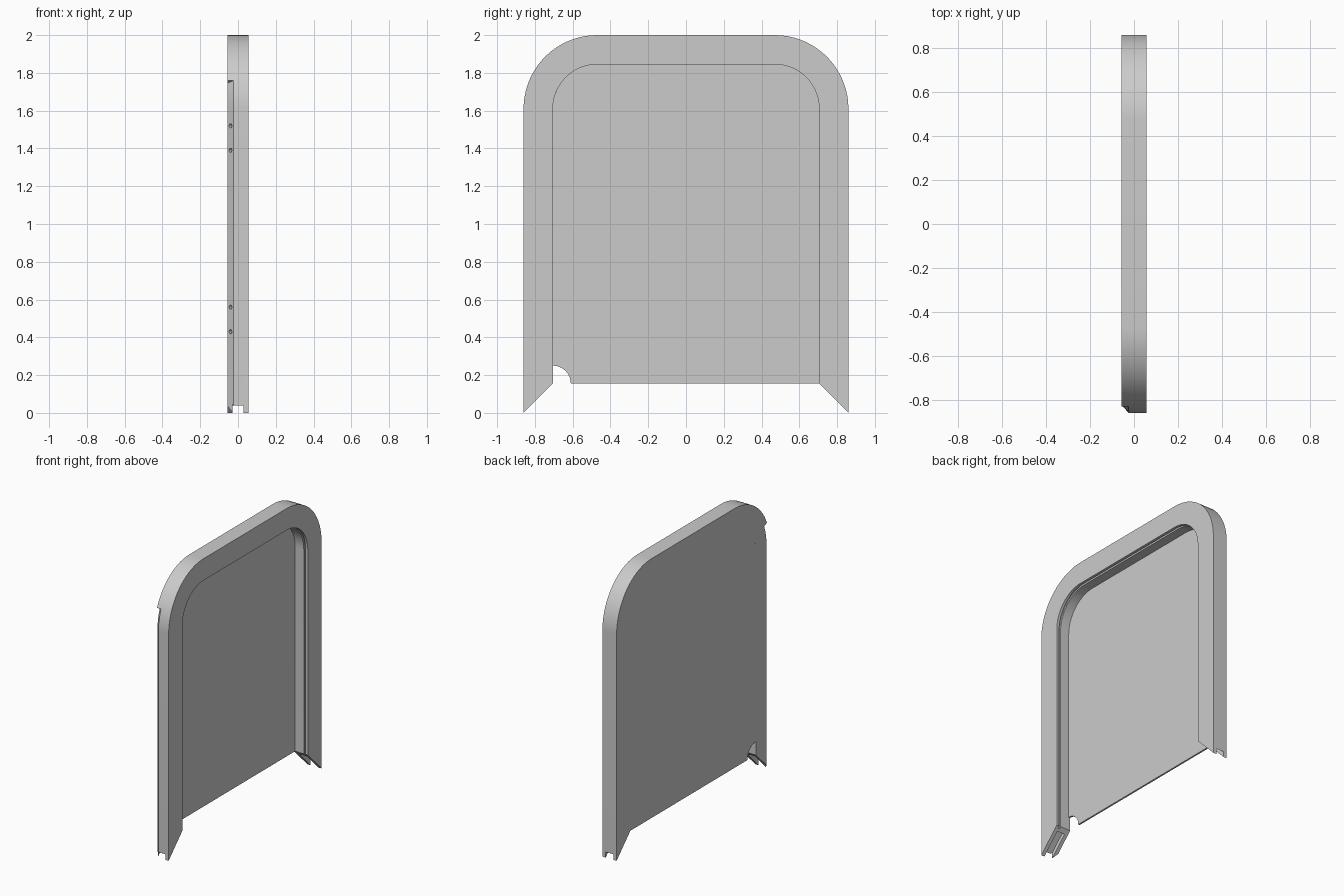
import bpy, bmesh, math
from mathutils import Matrix, Vector

if "Cube" in bpy.data.objects:
    bpy.data.objects.remove(bpy.data.objects["Cube"])

HALF = 0.056        # half thickness
CY, CZ = 0.47, 1.61  # corner arc centres
R = 0.39            # outer corner radius
RIM = 0.155         # frame width
SKIN = 0.012        # panel thickness

grey = bpy.data.materials.new("plain grey")
grey.use_nodes = True
colour = (0.6, 0.6, 0.6, 1)
grey.diffuse_color = colour
grey.node_tree.nodes["Principled BSDF"].inputs["Base Color"].default_value = colour


def finish(bm, name):
    bmesh.ops.recalc_face_normals(bm, faces=bm.faces)
    mesh = bpy.data.meshes.new(name)
    bm.to_mesh(mesh)
    bm.free()
    obj = bpy.data.objects.new(name, mesh)
    bpy.context.collection.objects.link(obj)
    mesh.materials.append(grey)
    return obj


def arch_point(angle, d, x, foot=False):
    """Point on the arch at depth d in from its outer edge; feet are mitred."""
    side = math.copysign(1, math.cos(angle)) if abs(math.cos(angle)) > 1e-6 else 0
    y = side * CY + math.cos(angle) * (R - d)
    return Vector((x, y, d if foot else CZ + math.sin(angle) * (R - d)))


def corner_angles(start, end, steps=14):
    return [math.radians(start + (end - start) * i / steps) for i in range(steps + 1)]


# Frame: one cross-section swept up, over and down the arch
def section(chamfered):
    mid = (0.0175, -0.04) if chamfered else (0, -HALF)
    return [(0.035, -HALF), mid, (0, -0.024), (0, HALF), (RIM, HALF),
            (RIM, 0.037), (RIM - 0.012, 0.037), (RIM - 0.012, 0.024),
            (RIM, 0.024), (RIM, -HALF)]


END = 157.5  # the chamfer stops part way round the front corner
stations = [(math.pi, True, True)]
stations += [(a, True, False) for a in corner_angles(180, END, 5)]
stations += [(a, False, False) for a in corner_angles(END, 90.01)]
stations += [(a, False, False) for a in corner_angles(89.99, 0, 18)]
stations += [(0, False, True)]

bm = bmesh.new()
rings = [[bm.verts.new(arch_point(a, d, x, foot)) for d, x in section(cham)]
         for a, cham, foot in stations]
for r0, r1 in zip(rings, rings[1:]):
    for i in range(len(r0)):
        j = (i + 1) % len(r0)
        bm.faces.new((r0[i], r0[j], r1[j], r1[i]))
bm.faces.new(rings[0])
bm.faces.new(rings[-1][::-1])
bmesh.ops.remove_doubles(bm, verts=bm.verts, dist=1e-5)
frame = finish(bm, "frame")

# Cutters: slots in the mitred feet and pin holes in the chamfer
bm = bmesh.new()
for side in (-1, 1):
    centre = Vector((0, side * (CY + R - 0.055), 0.055))
    tilt = Matrix.Rotation(-side * math.pi / 4, 4, 'X')
    size = Matrix.Diagonal((0.06, 0.21, 0.056, 1))
    bmesh.ops.create_cube(bm, size=1, matrix=Matrix.Translation(centre) @ tilt @ size)
for z in (0.43, 0.56, 1.39, 1.52):
    turn = Vector((1, 1, 0)).to_track_quat('Z', 'Y').to_matrix().to_4x4()
    bmesh.ops.create_cone(bm, cap_ends=True, segments=16, radius1=0.011, radius2=0.011,
                          depth=0.05, matrix=Matrix.Translation((-0.04, -0.8425, z)) @ turn)
cutter = finish(bm, "slot_and_hole_cutter")
cutter.hide_render = True
cutter.hide_viewport = True
cutter.display_type = 'WIRE'

cut = frame.modifiers.new("cut", 'BOOLEAN')
cut.operation = 'DIFFERENCE'
cut.solver = 'EXACT'
cut.object = cutter
bpy.context.view_layer.update()
cut_mesh = bpy.data.meshes.new_from_object(
    frame.evaluated_get(bpy.context.evaluated_depsgraph_get()))
frame.modifiers.clear()
frame.data = cut_mesh
bpy.data.objects.remove(cutter)

# Panel: thin sheet closing the back of the arch, with a rounded corner notch
inner = CY + R - RIM
outline = [arch_point(a, RIM, -HALF)
           for a in corner_angles(180, 90.01, 18) + corner_angles(89.99, 0, 18)]
outline.append(Vector((-HALF, inner, RIM)))
outline += [Vector((-HALF, -inner + 0.095 * math.cos(a), RIM + 0.095 * math.sin(a)))
            for a in corner_angles(0, 90)]
bm = bmesh.new()
sheet = bm.faces.new([bm.verts.new(p) for p in outline])
extruded = bmesh.ops.extrude_face_region(bm, geom=[sheet], use_keep_orig=True)
moved = [v for v in extruded["geom"] if isinstance(v, bmesh.types.BMVert)]
bmesh.ops.translate(bm, verts=moved, vec=(SKIN, 0, 0))
panel = finish(bm, "panel")

# Smooth curved edges, keep corners crisp
for obj in (frame, panel):
    bpy.ops.object.select_all(action='DESELECT')
    obj.select_set(True)
    bpy.context.view_layer.objects.active = obj
    bpy.ops.object.shade_smooth_by_angle(angle=math.radians(30))
